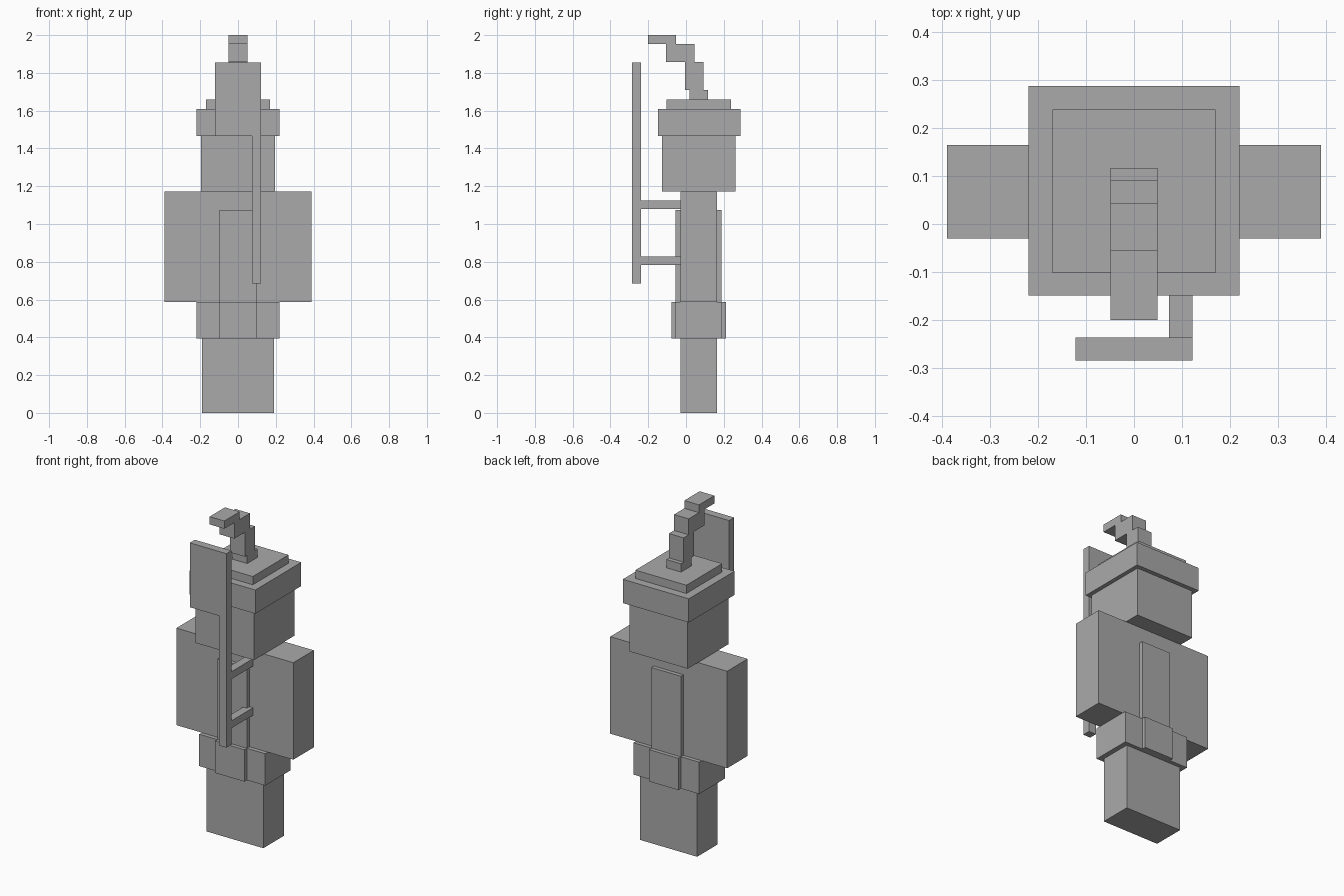
import bpy
import bmesh

cube = bpy.data.objects.get("Cube")
if cube:
    bpy.data.objects.remove(cube, do_unlink=True)

# One plain grey for the whole figure
grey = bpy.data.materials.new("plain_grey")
grey.use_nodes = True
colour = (0.4, 0.4, 0.4, 1)
grey.diffuse_color = colour
grey.node_tree.nodes["Principled BSDF"].inputs["Base Color"].default_value = colour


def finish(name, bm):
    bmesh.ops.recalc_face_normals(bm, faces=bm.faces)
    mesh = bpy.data.meshes.new(name)
    bm.to_mesh(mesh)
    bm.free()
    mesh.materials.append(grey)
    obj = bpy.data.objects.new(name, mesh)
    bpy.context.collection.objects.link(obj)
    return obj


def box(name, x, y, z):
    """Box from (low, high) ranges on each axis."""
    bm = bmesh.new()
    bmesh.ops.create_cube(bm, size=1)
    for v in bm.verts:
        for axis, (low, high) in enumerate((x, y, z)):
            v.co[axis] = low if v.co[axis] < 0 else high
    return finish(name, bm)


def centred(name, half_width, y, z):
    return box(name, (-half_width, half_width), y, z)


# Body
centred("legs", 0.19, (-0.03, 0.165), (0, 0.395))
centred("waist", 0.22, (-0.055, 0.188), (0.395, 0.587))
centred("torso", 0.39, (-0.03, 0.165), (0.587, 1.172))

# Tabard strips and buckles, front and back
TORSO_MID = 0.067
for side, sign in (("front", -1), ("back", 1)):
    for part, depth, z in (("tabard", 0.122, (0.587, 1.073)),
                           ("buckle", 0.145, (0.395, 0.587))):
        y = sorted((TORSO_MID, TORSO_MID + sign * depth))
        centred(f"{side}_{part}", 0.098, y, z)

# Head and stepped cap
centred("head", 0.195, (-0.127, 0.262), (1.172, 1.467))
centred("cap_brim", 0.22, (-0.149, 0.288), (1.467, 1.61))
centred("cap_top", 0.17, (-0.102, 0.239), (1.61, 1.66))

# Plume stepping up and forward
plume = (((0.018, 0.117), (1.66, 1.71)),
         ((-0.005, 0.092), (1.71, 1.857)),
         ((-0.105, 0.044), (1.857, 1.953)),
         ((-0.2, -0.054), (1.953, 2.0)))
for number, (y, z) in enumerate(plume, 1):
    centred(f"plume_step_{number}", 0.049, y, z)

# Banner and pole as one extruded outline
outline = ((0.073, 0.685), (0.122, 0.685), (0.122, 1.855),
           (-0.122, 1.855), (-0.122, 1.467), (0.073, 1.467))
bm = bmesh.new()
face = bm.faces.new([bm.verts.new((x, -0.285, z)) for x, z in outline])
grown = bmesh.ops.extrude_face_region(bm, geom=[face])["geom"]
bmesh.ops.translate(bm, vec=(0, 0.048, 0),
                    verts=[g for g in grown if isinstance(g, bmesh.types.BMVert)])
if not face.is_valid or len(bm.faces) < len(outline) + 2:
    bm.faces.new([v for v in bm.verts if v.co.y < -0.28])
finish("banner_and_pole", bm)

# Brackets holding the pole to the torso
for name, low in (("lower_bracket", 0.784), ("upper_bracket", 1.08)):
    box(name, (0.073, 0.122), (-0.237, -0.03), (low, low + 0.045))
